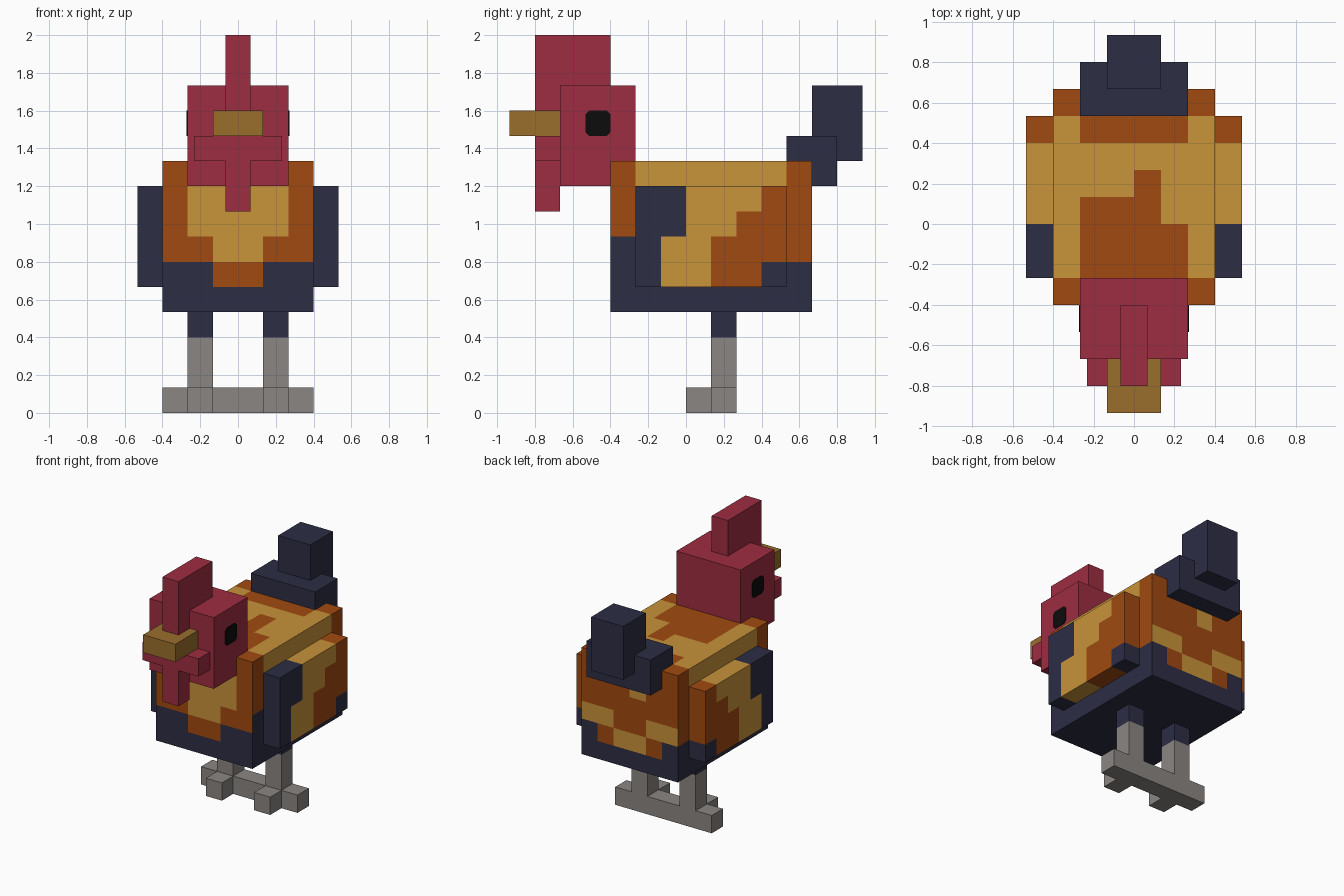
import bpy, bmesh, math
from mathutils import Vector

if "Cube" in bpy.data.objects:
    bpy.data.objects.remove(bpy.data.objects["Cube"], do_unlink=True)

U = 2 / 15  # size of one block


def linear(c):
    return c / 12.92 if c <= 0.04045 else ((c + 0.055) / 1.055) ** 2.4


def material(name, hex_code):
    rgb = [linear(int(hex_code[i:i + 2], 16) / 255) for i in (0, 2, 4)]
    m = bpy.data.materials.new(name)
    m.use_nodes = True
    m.diffuse_color = (*rgb, 1)
    bsdf = m.node_tree.nodes["Principled BSDF"]
    bsdf.inputs["Base Color"].default_value = (*rgb, 1)
    bsdf.inputs["Roughness"].default_value = 0.9
    return m


NAVY = material("navy feathers", "2D2D45")
ORANGE = material("burnt orange feathers", "A04A10")
GOLD = material("gold feathers", "C8933A")
RED = material("comb red", "9E2D41")
BEAK = material("beak brown", "9A6E2C")
GREY = material("leg grey", "8A8683")
BLACK = material("eye black", "0C0C0C")
FEATHERS = [NAVY, ORANGE, GOLD]
N, O, G = 0, 1, 2


def box(name, lo, hi, mats, paint=None):
    """Box between two block corners; paint(centre, normal) picks a slot per unit cell."""
    lo, hi = Vector(lo), Vector(hi)
    bm = bmesh.new()
    bmesh.ops.create_cube(bm, size=1)
    for v in bm.verts:
        v.co = (lo + hi) / 2 + Vector(a * b for a, b in zip(v.co, hi - lo))
    if paint:
        for axis in range(3):
            no = Vector((0, 0, 0))
            no[axis] = 1
            for k in range(math.floor(lo[axis]) + 1, math.ceil(hi[axis])):
                bmesh.ops.bisect_plane(bm, geom=bm.verts[:] + bm.edges[:] + bm.faces[:],
                                       plane_co=no * k, plane_no=no)
        bm.normal_update()
        for f in bm.faces:
            f.material_index = paint(f.calc_center_median(), f.normal)
        # merge flat cells of one colour
        bmesh.ops.dissolve_limit(bm, angle_limit=0.01, verts=bm.verts[:],
                                 edges=bm.edges[:], delimit={'MATERIAL'})
    bmesh.ops.scale(bm, vec=(U, U, U), verts=bm.verts[:])
    mesh = bpy.data.meshes.new(name)
    bm.to_mesh(mesh)
    bm.free()
    for m in mats:
        mesh.materials.append(m)
    ob = bpy.data.objects.new(name, mesh)
    bpy.context.collection.objects.link(ob)
    return ob


# Body plumage rules, one for each side
def paint_front(x, z):
    if z < 6:
        return O if abs(x) < 1 and z > 5 else N
    if abs(x) < (1 if z < 7 else 2) and z < 9:
        return G
    return O


def paint_back(x, z):
    if z < 5 or (z < 6 and abs(x) > 2):
        return N
    if z < 6:
        return G if abs(x) < 1 else O
    if z < 7:
        return G if abs(x) > 1 else O
    return G if 8 < z < 9 and -1 < x < 0 else O


def paint_side(y, z):
    if y < -2:
        return N if z < 7 else O
    if y > 4:
        return N if z < 6 else O
    if z < 5:
        return N
    return G if z > 9 else O


def paint_top(x, y):
    if y < -2 or y > 4:
        return O
    if abs(x) > 2 or 2 < y < 3:
        return G
    if y > 3 or y < 0:
        return O
    if y < 1:
        return O if x < 1 else G
    return O if 0 < x < 1 else G


def paint_body(c, n):
    if abs(n.x) > 0.5:
        return paint_side(c.y, c.z)
    if abs(n.y) > 0.5:
        return paint_front(c.x, c.z) if n.y < 0 else paint_back(c.x, c.z)
    return paint_top(c.x, c.y) if n.z > 0 else N


# Wing plumage runs straight through the thickness
def paint_wing(c, n):
    y, z = (c - n * 0.1).yz
    if y < (0 if z > 7 else -1):
        return N
    if y > 3 and z < 6:
        return N
    gold_end = 3 if z > 8 else 2 if z > 7 else 1
    return G if y < gold_end else O


box("body", (-3, -3, 4), (3, 5, 10), FEATHERS, paint_body)

# Head
box("head", (-2, -5, 9), (2, -2, 13), [RED])
box("comb", (-0.5, -6, 12), (0.5, -3, 15), [RED])
box("beak", (-1, -7, 11), (1, -5, 12), [BEAK])
box("wattle_bar", (-1.75, -6, 10), (1.75, -5, 11), [RED])
box("wattle_drop", (-0.5, -6, 8), (0.5, -5, 10), [RED])

# Tail
box("tail_base", (-2, 4, 9), (2, 6, 11), [NAVY])
box("tail_tip", (-1, 5, 10), (1, 7, 13), [NAVY])

# Paired parts
for side, s in (("left", 1), ("right", -1)):
    def pair(name, x0, x1, y0, y1, z0, z1, mats, paint=None):
        a, b = sorted((s * x0, s * x1))
        return box(side + "_" + name, (a, y0, z0), (b, y1, z1), mats, paint)

    pair("wing", 3, 4, -2, 4, 5, 9, FEATHERS, paint_wing)
    pair("thigh", 1, 2, 1, 2, 3, 4, [NAVY])
    pair("leg", 1, 2, 1, 2, 1, 3, [GREY])
    pair("front_toe", 1, 2, 0, 1, 0, 1, [GREY])
    # Eye plate with clipped corners
    eye = pair("eye", 2, 2.04, -4, -3, 11, 12, [BLACK])
    bm = bmesh.new()
    bm.from_mesh(eye.data)
    corners = [e for e in bm.edges
               if abs(e.verts[0].co.x - e.verts[1].co.x) > 0.001]
    bmesh.ops.bevel(bm, geom=corners, offset=0.15 * U, segments=1, affect='EDGES')
    bm.to_mesh(eye.data)
    bm.free()

# Foot bar joining both feet
box("foot_bar", (-3, 1, 0), (3, 2, 1), [GREY])
